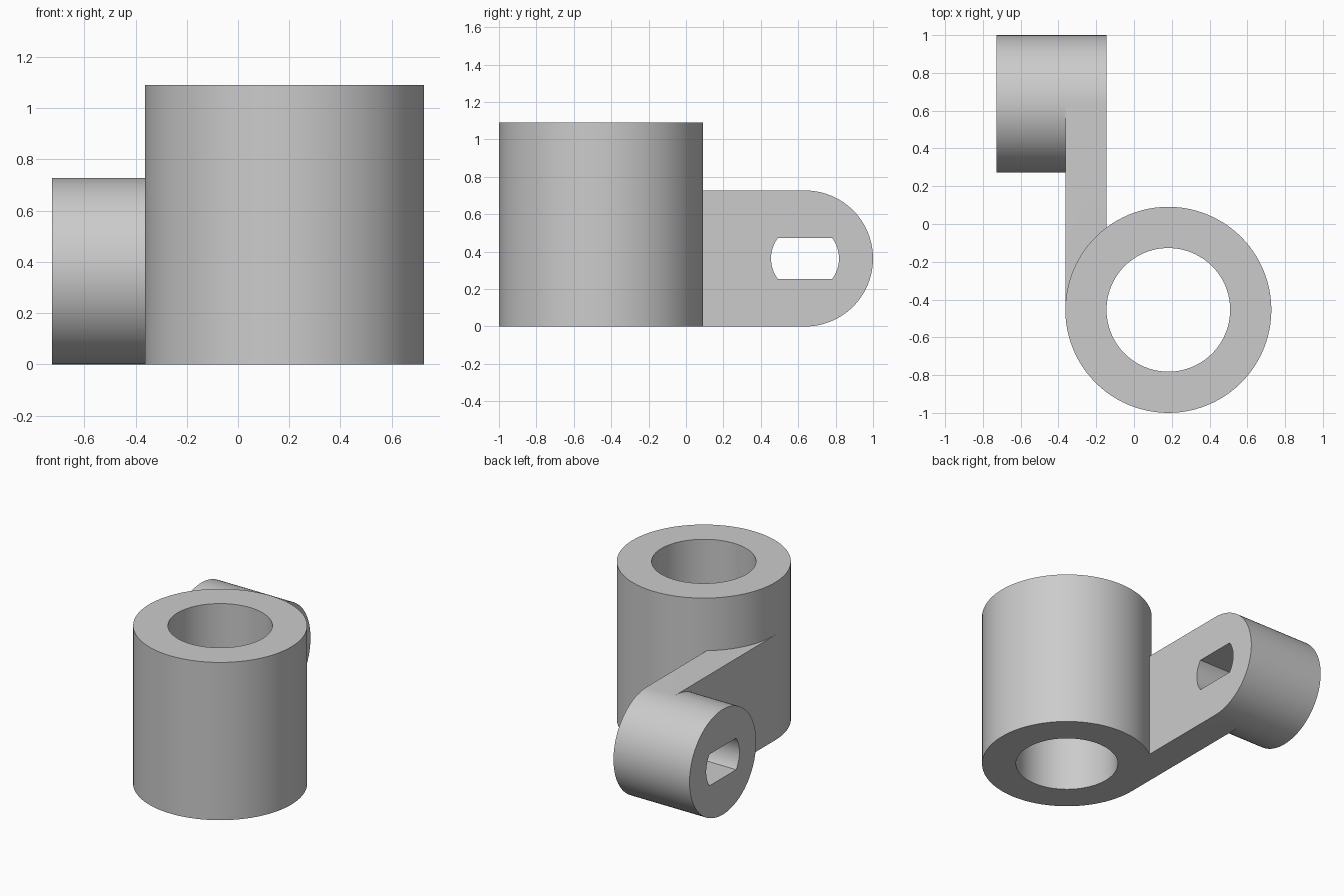
import bpy, bmesh, math

cube = bpy.data.objects.get("Cube")
if cube:
    bpy.data.objects.remove(cube)

U = 2 / 110                      # one design unit
SEG = 96
BX, BY = 10 * U, -25 * U         # barrel axis
PY, PZ = 35 * U, 20 * U          # pivot axis
X_OUT, X_MID, X_IN = -40 * U, -20 * U, -8 * U

grey = bpy.data.materials.new("plain_grey")
grey.use_nodes = True
colour = (0.6, 0.6, 0.6, 1)
grey.diffuse_color = colour
grey.node_tree.nodes["Principled BSDF"].inputs["Base Color"].default_value = colour


def arc(cx, cy, r, start, end, n):
    return [(cx + r * math.cos(start + (end - start) * i / n),
             cy + r * math.sin(start + (end - start) * i / n)) for i in range(n + 1)]


def prism(name, outline, lo, hi, axis):
    """Extrude a closed outline (x,y along z, or y,z along x)."""
    place = (lambda p, d: (p[0], p[1], d)) if axis == "z" else (lambda p, d: (d, p[0], p[1]))
    bm = bmesh.new()
    face = bm.faces.new([bm.verts.new(place(p, lo)) for p in outline])
    ext = bmesh.ops.extrude_face_region(bm, geom=[face])
    for v in ext["geom"]:
        if isinstance(v, bmesh.types.BMVert):
            v.co["xyz".index(axis)] = hi
    bmesh.ops.recalc_face_normals(bm, faces=bm.faces)
    mesh = bpy.data.meshes.new(name)
    bm.to_mesh(mesh)
    bm.free()
    mesh.materials.append(grey)
    obj = bpy.data.objects.new(name, mesh)
    bpy.context.collection.objects.link(obj)
    return obj


def combine(target, tool, operation):
    bpy.context.view_layer.objects.active = target
    mod = target.modifiers.new(operation.lower(), "BOOLEAN")
    mod.operation, mod.solver, mod.object = operation, "EXACT", tool
    bpy.ops.object.modifier_apply(modifier=mod.name)
    bpy.data.objects.remove(tool)


def circle(cx, cy, r):
    return arc(cx, cy, r, 0, math.tau, SEG)[:-1]


# Barrel, tangent arm with a rounded end, and pivot boss
bracket = prism("pivot_bracket", circle(BX, BY, 30 * U), 0, 60 * U, "z")
arm_outline = [(BY, 0)] + arc(PY, PZ, 20 * U, -math.pi / 2, math.pi / 2, SEG // 2) + [(BY, 2 * PZ)]
combine(bracket, prism("arm", arm_outline, X_MID, X_IN, "x"), "UNION")
combine(bracket, prism("boss", circle(PY, PZ, 20 * U), X_OUT, X_MID, "x"), "UNION")

# Barrel bore
combine(bracket, prism("bore_cutter", circle(BX, BY, 18 * U), -U, 61 * U, "z"), "DIFFERENCE")

# Double-flat pivot hole through boss and arm
a = math.asin(0.6)
slot = arc(PY, PZ, 10 * U, -a, a, 16) + arc(PY, PZ, 10 * U, math.pi - a, math.pi + a, 16)
combine(bracket, prism("slot_cutter", slot, X_OUT - U, X_IN + U, "x"), "DIFFERENCE")

# Smooth curved walls, crisp rims
bpy.ops.object.select_all(action="DESELECT")
bracket.select_set(True)
bpy.context.view_layer.objects.active = bracket
bpy.ops.object.shade_smooth_by_angle(angle=math.radians(30))
